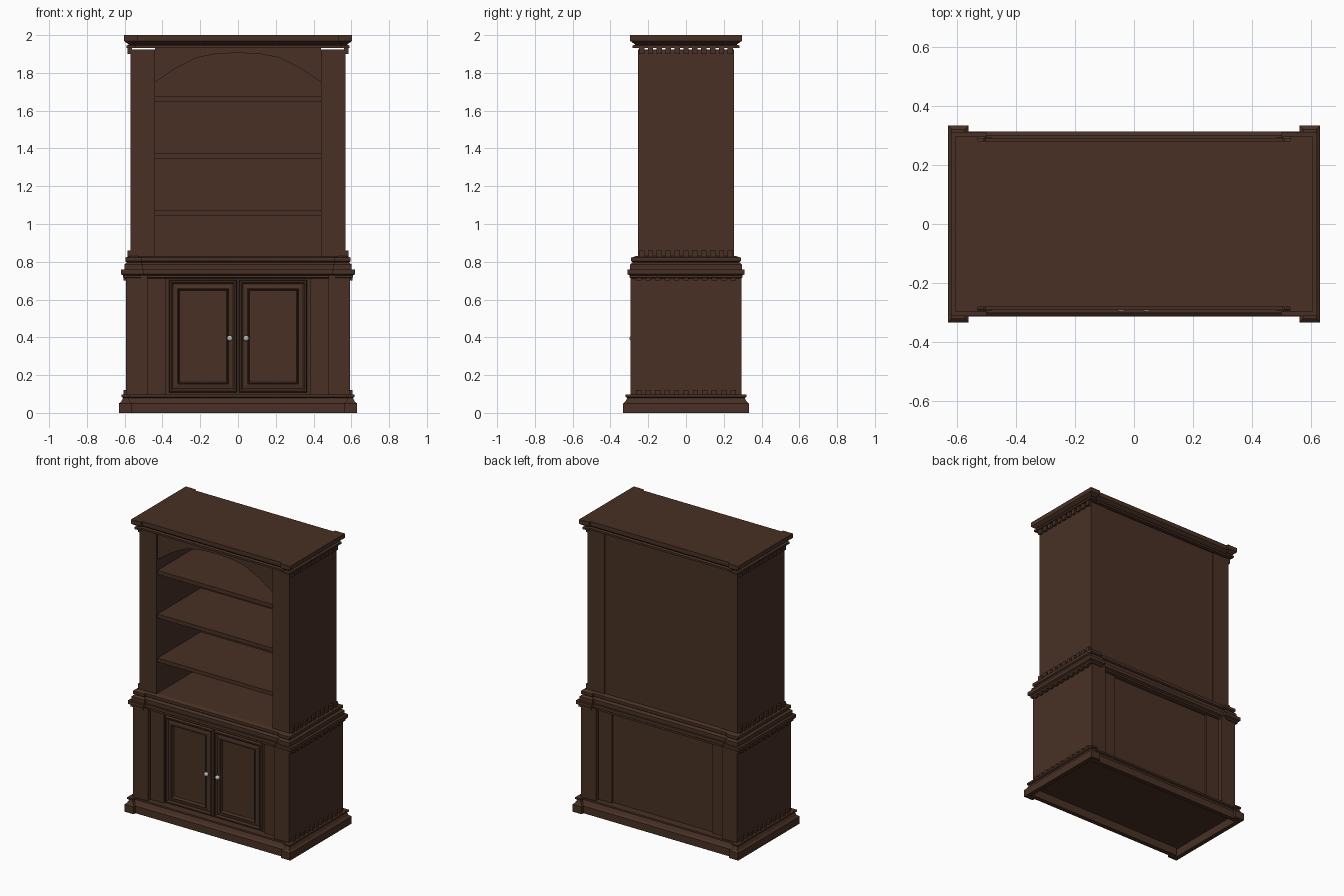
import bpy, bmesh
from mathutils import Vector

if "Cube" in bpy.data.objects:
    bpy.data.objects.remove(bpy.data.objects["Cube"])


def material(name, rgb, metallic=0.0):
    m = bpy.data.materials.new(name)
    m.use_nodes = True
    m.diffuse_color = (*rgb, 1)
    bsdf = m.node_tree.nodes["Principled BSDF"]
    bsdf.inputs["Base Color"].default_value = (*rgb, 1)
    bsdf.inputs["Roughness"].default_value = 0.6
    bsdf.inputs["Metallic"].default_value = metallic
    return m


WOOD = material("dark brown wood", (0.065, 0.03, 0.018))
METAL = material("silver metal", (0.5, 0.5, 0.48))


def finish(name, bm, mat=WOOD):
    bmesh.ops.recalc_face_normals(bm, faces=bm.faces)
    me = bpy.data.meshes.new(name)
    bm.to_mesh(me)
    bm.free()
    me.materials.append(mat)
    ob = bpy.data.objects.new(name, me)
    bpy.context.collection.objects.link(ob)
    return ob


def add_box(bm, lo, hi):
    lo, hi = Vector(lo), Vector(hi)
    vs = bmesh.ops.create_cube(bm, size=1)["verts"]
    for v in vs:
        v.co = (lo + hi) / 2 + v.co * (hi - lo)
    return vs


def box(name, lo, hi):
    bm = bmesh.new()
    add_box(bm, lo, hi)
    return finish(name, bm)


def plan(w, d, steps):
    """Plan outline; each step (x, recess) sets the front and back inward from x."""
    half, depth = [(w, d)], d
    for x, r in steps:
        half += [(x, depth), (x, d - r)]
        depth = d - r
    back = half + [(-x, y) for x, y in reversed(half)]
    return back + [(-x, -y) for x, y in back]


def moulding(name, w, d, block, recess, profile):
    """Stack the outline through (z, outward offset) pairs and cap the ends."""
    bm = bmesh.new()
    rings = []
    for z, o in profile:
        pts = plan(w + o, d + o, [(w - block - o, recess)])
        rings.append([bm.verts.new((x, y, z)) for x, y in pts])
    for a, b in zip(rings, rings[1:]):
        n = len(a)
        for i in range(n):
            j = (i + 1) % n
            bm.faces.new((a[i], a[j], b[j], b[i]))
    bm.faces.new(rings[0])
    bm.faces.new(rings[-1])
    return finish(name, bm)


def prism(name, pts, place, a, b):
    bm = bmesh.new()
    f = bm.faces.new([bm.verts.new(place(p, a)) for p in pts])
    ext = bmesh.ops.extrude_face_region(bm, geom=[f])["geom"]
    shift = Vector(place(pts[0], b)) - Vector(place(pts[0], a))
    bmesh.ops.translate(bm, vec=shift,
                        verts=[v for v in ext if isinstance(v, bmesh.types.BMVert)])
    return finish(name, bm)


def dentils(name, x, y_end, z0, z1, count=11):
    """Row of small blocks along both sides."""
    bm = bmesh.new()
    pitch = 2 * y_end / (count - 1)
    for s in (-1, 1):
        for i in range(count):
            y = -y_end + i * pitch
            xs = sorted((s * (x - 0.01), s * (x + 0.014)))
            add_box(bm, (xs[0], y - 0.014, z0), (xs[1], y + 0.014, z1))
    return finish(name, bm)


# Hollow plinth
moulding("plinth", 0.63, 0.333, 0.07, 0.02,
         [(0.055, -0.03), (0, -0.03), (0, 0), (0.05, 0), (0.06, -0.012),
          (0.08, -0.022), (0.085, -0.012), (0.097, -0.012), (0.097, -0.03)])

# Lower cabinet with corner pilasters and recessed middles
prism("lower_cabinet", plan(0.592, 0.293, [(0.48, 0.03), (0.38, 0.045)]),
      lambda p, z: (p[0], p[1], z), 0.09, 0.73)
dentils("plinth_dentils", 0.592, 0.25, 0.09, 0.122)
dentils("counter_dentils", 0.592, 0.25, 0.702, 0.735)

# Counter and waist mouldings
moulding("counter_moulding", 0.62, 0.311, 0.12, 0.02,
         [(0.712, -0.025), (0.716, -0.012), (0.728, -0.012), (0.735, 0),
          (0.758, 0), (0.758, -0.02)])
moulding("waist_moulding", 0.602, 0.296, 0.1, 0.015,
         [(0.75, 0), (0.785, 0), (0.797, -0.014), (0.803, -0.006),
          (0.822, -0.006), (0.83, -0.03)])

# Bookcase: side pilasters, back, floor and shelves
for s, side in ((-1, "right"), (1, "left")):
    xs = sorted((s * 0.44, s * 0.57))
    box(side + "_pilaster", (xs[0], -0.255, 0.82), (xs[1], 0.255, 1.925))
box("bookcase_back", (-0.44, 0.225, 0.82), (0.44, 0.25, 1.925))
for i, z in enumerate((1.045, 1.347, 1.647)):
    box("shelf_%d" % (i + 1), (-0.44, -0.245, z), (0.44, 0.225, z + 0.027))
dentils("waist_dentils", 0.57, 0.235, 0.825, 0.86)
dentils("cornice_dentils", 0.57, 0.235, 1.9, 1.936)

# Arched valance
arch = [(0.44, 1.75), (0.33, 1.825), (0.22, 1.88), (0.12, 1.9)]
arch += [(0, 1.906)] + [(-x, z) for x, z in reversed(arch)]
prism("arched_valance", [(0.44, 1.936)] + arch + [(-0.44, 1.936)],
      lambda p, y: (p[0], y, p[1]), -0.243, -0.22)

# Crown cornice
moulding("cornice", 0.604, 0.296, 0.075, 0.015,
         [(1.932, -0.014), (1.945, -0.014), (1.95, -0.028), (1.96, -0.012),
          (1.97, 0), (2.0, 0)])

# Doors with stepped frames and sunken panels
for s, side in ((-1, "right"), (1, "left")):
    bm = bmesh.new()
    xs = sorted((s * 0.006, s * 0.365))
    add_box(bm, (xs[0], -0.264, 0.108), (xs[1], -0.24, 0.703))
    bm.normal_update()
    front = min(bm.faces, key=lambda f: f.calc_center_median().y)
    for thick, depth in ((0.006, 0.008), (0.012, 0), (0.012, -0.01),
                         (0.034, 0.005), (0.005, 0.006), (0.008, -0.02)):
        bmesh.ops.inset_region(bm, faces=[front], thickness=thick, depth=depth)
    finish(side + "_door", bm)

    # Knob
    bm = bmesh.new()
    bmesh.ops.create_uvsphere(bm, u_segments=12, v_segments=8, radius=0.017)
    for v in bm.verts:
        v.co = Vector((s * 0.043, -0.284, 0.395)) + v.co * Vector((0.9, 0.7, 1)).x
    add_box(bm, (s * 0.043 - 0.006, -0.28, 0.389), (s * 0.043 + 0.006, -0.26, 0.401))
    knob = finish(side + "_knob", bm, METAL)
    bpy.ops.object.select_all(action="DESELECT")
    knob.select_set(True)
    bpy.context.view_layer.objects.active = knob
    bpy.ops.object.shade_smooth_by_angle()
